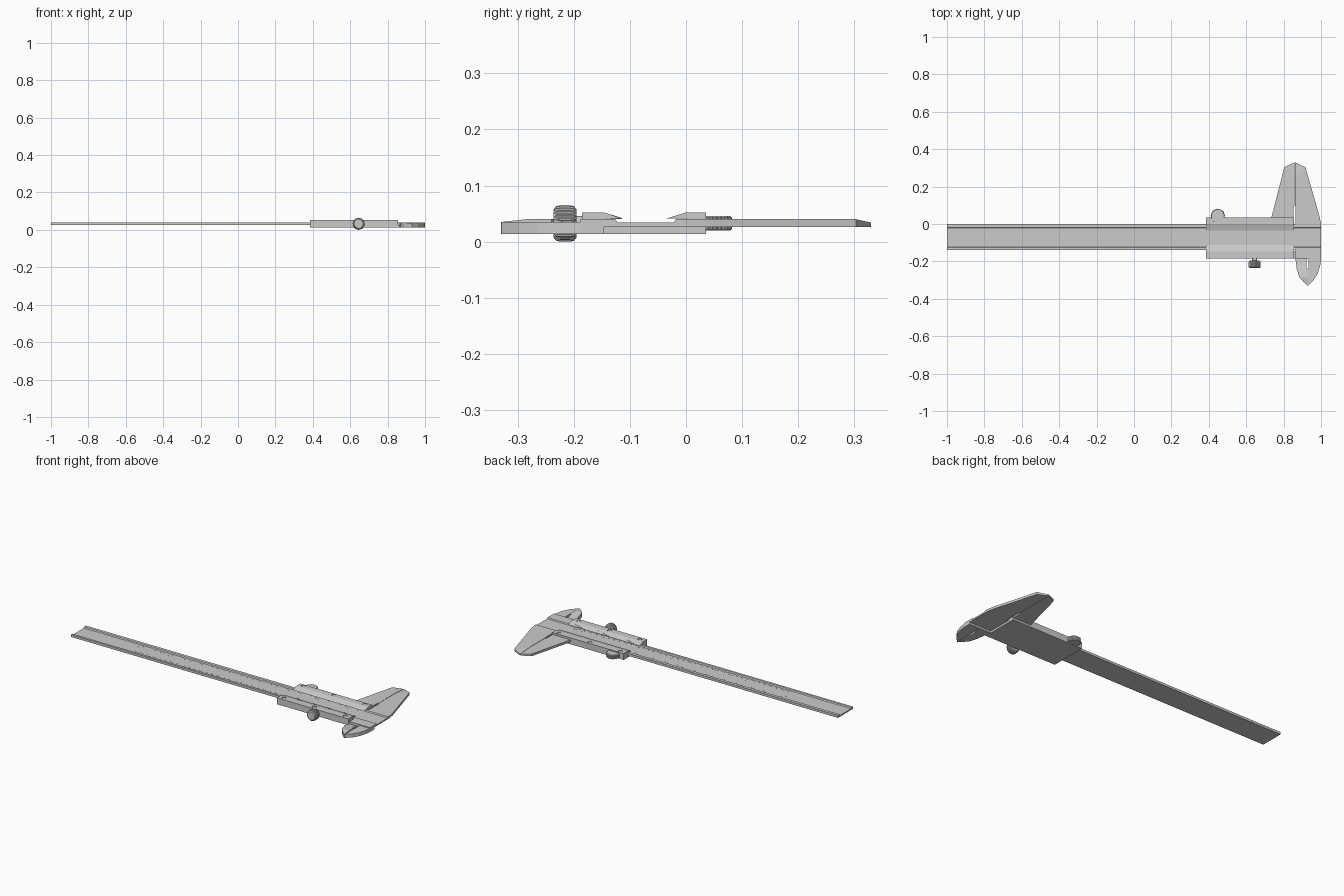
import bpy, bmesh, math
from mathutils import Matrix, Vector

if "Cube" in bpy.data.objects:
    bpy.data.objects.remove(bpy.data.objects["Cube"])


def finish(name, bm):
    bmesh.ops.recalc_face_normals(bm, faces=bm.faces)
    me = bpy.data.meshes.new(name)
    bm.to_mesh(me)
    bm.free()
    ob = bpy.data.objects.new(name, me)
    bpy.context.collection.objects.link(ob)
    return ob


def add_loft(bm, rings):
    """Skin a stack of equal-length rings and cap both ends."""
    vs = [[bm.verts.new(p) for p in r] for r in rings]
    n = len(vs[0])
    for a, b in zip(vs, vs[1:]):
        for i in range(n):
            j = (i + 1) % n
            bm.faces.new((a[i], a[j], b[j], b[i]))
    bm.faces.new(vs[0][::-1])
    bm.faces.new(vs[-1])


def add_slab(bm, pts, z0, z1):
    """Flat plate from an xy outline; z1 may be a list of heights per point."""
    tops = z1 if isinstance(z1, list) else [z1] * len(pts)
    add_loft(bm, [[(x, y, z0) for x, y in pts],
                  [(x, y, t) for (x, y), t in zip(pts, tops)]])


def add_box(bm, x0, x1, y0, y1, z0, z1):
    add_slab(bm, [(x0, y0), (x1, y0), (x1, y1), (x0, y1)], z0, z1)


def extrude_x(name, prof, x0, x1):
    bm = bmesh.new()
    add_loft(bm, [[(x, y, z) for y, z in prof] for x in (x0, x1)])
    return finish(name, bm)


def knurled(name, sections, teeth, depth, matrix):
    """Ridged wheel along local z; sections are (height, radius)."""
    bm = bmesh.new()
    n = teeth * 4
    rings = []
    for h, r in sections:
        ring = []
        for i in range(n):
            rr = r - (depth if i % 4 >= 2 else 0)
            a = 2 * math.pi * i / n
            ring.append(matrix @ Vector((rr * math.cos(a), rr * math.sin(a), h)))
        rings.append(ring)
    add_loft(bm, rings)
    return finish(name, bm)


def discs(name, places, r, z0, z1):
    bm = bmesh.new()
    for x, y in places:
        add_slab(bm, [(x + r * math.cos(k * math.pi / 12), y + r * math.sin(k * math.pi / 12))
                      for k in range(24)], z0, z1)
    return finish(name, bm)


LOW, TOP, FLOOR, BASE = 0.026, 0.040, 0.034, 0.014

# main beam with a shallow channel along its top
extrude_x("beam", [(-0.14, LOW), (0, LOW), (0, TOP), (-0.018, TOP), (-0.022, FLOOR),
                   (-0.122, FLOOR), (-0.126, TOP), (-0.14, TOP)], -1, 1)

# scale graduations on the channel floor
bm = bmesh.new()
for i in range(151):
    x = 0.85 - i * 0.0098
    ln = 0.026 if i % 10 == 0 else 0.02 if i % 5 == 0 else 0.014
    add_box(bm, x - 0.0008, x + 0.0008, -0.118, -0.118 + ln, FLOOR - 0.001, FLOOR + 0.0004)
    if i % 2 == 0:
        add_box(bm, x - 0.0008, x + 0.0008, -0.026 - ln, -0.026, FLOOR - 0.001, FLOOR + 0.0004)
finish("scale_marks", bm)

# sliding frame: back plate, side walls and lips that slope down to the scale
slider = extrude_x("slider", [
    (-0.185, BASE), (0.036, BASE), (0.036, 0.052), (0.0, 0.052), (-0.036, 0.041), (0.001, 0.041),
    (0.001, LOW), (-0.141, LOW), (-0.141, 0.041), (-0.112, 0.041), (-0.146, 0.052),
    (-0.185, 0.052)], 0.385, 0.855)

# screws sunk in the frame
spots = [(x, y) for x in (0.417, 0.617, 0.82) for y in (0.021, -0.163)]
cutter = discs("screw_hole_cutter", spots, 0.012, 0.044, 0.06)
cutter.hide_render = True
cutter.hide_viewport = True
mod = slider.modifiers.new("holes", 'BOOLEAN')
mod.object = cutter
mod.operation = 'DIFFERENCE'
mod.solver = 'EXACT'
discs("screws", spots, 0.0095, 0.043, 0.0505)

# vernier marks lying on the lower sloping lip
bm = bmesh.new()
for i in range(41):
    x = 0.42 + i * 0.01
    ln = 0.02 if i % 5 == 0 else 0.012
    y0, y1 = -0.114, -0.114 - ln
    h = lambda y: 0.041 + (-0.112 - y) * 0.011 / 0.034
    add_slab(bm, [(x - 0.0008, y1), (x + 0.0008, y1), (x + 0.0008, y0), (x - 0.0008, y0)],
             0.0405, [h(y1) + 0.0004] * 2 + [h(y0) + 0.0004] * 2)
finish("vernier_marks", bm)

# fixed large jaw with thinned tip
bm = bmesh.new()
add_slab(bm, [(0.864, 0), (1, 0), (0.992, 0.04), (0.917, 0.303), (0.861, 0.25), (0.861, 0.10),
              (0.864, 0.09)], LOW, TOP)
add_slab(bm, [(0.861, 0.25), (0.917, 0.303), (0.861, 0.33)], LOW, [TOP, TOP, 0.034])
finish("fixed_large_jaw", bm)

# moving large jaw
bm = bmesh.new()
add_slab(bm, [(0.735, 0.036), (0.853, 0.036), (0.853, 0.09), (0.859, 0.10), (0.859, 0.25),
              (0.803, 0.303)], LOW, TOP)
add_slab(bm, [(0.859, 0.25), (0.859, 0.33), (0.803, 0.303)], LOW, [TOP, 0.034, TOP])
finish("moving_large_jaw", bm)

# fixed small jaw with its block on the beam edge
bm = bmesh.new()
add_box(bm, 0.863, 1, -0.188, -0.14, LOW, TOP)
add_box(bm, 0.932, 1, -0.188, -0.146, BASE, LOW)
add_slab(bm, [(0.932, -0.188), (1, -0.188), (0.995, -0.225), (0.982, -0.265), (0.962, -0.298),
              (0.931, -0.329), (0.931, -0.24), (0.932, -0.235)], BASE, 0.035)
finish("fixed_small_jaw", bm)

# moving small jaw, joined to the slider under the beam
bm = bmesh.new()
add_box(bm, 0.855, 0.93, -0.185, -0.146, BASE, LOW - 0.0005)
add_slab(bm, [(0.863, -0.185), (0.921, -0.185), (0.921, -0.235), (0.929, -0.24), (0.929, -0.285),
              (0.884, -0.285), (0.870, -0.24)], BASE, [LOW - 0.0005] * 2 + [TOP] * 5)
add_slab(bm, [(0.884, -0.285), (0.929, -0.285), (0.929, -0.33), (0.905, -0.309)],
         BASE, [TOP, TOP, 0.035, 0.037])
finish("moving_small_jaw", bm)

# clamp knob on the front side, with its stem
turn = Matrix.Translation((0.645, -0.236, 0.0325)) @ Matrix.Rotation(-math.pi / 2, 4, 'X')
knurled("clamp_knob", [(0, 0.025), (0.005, 0.031), (0.012, 0.0325), (0.029, 0.0325),
                       (0.036, 0.031), (0.041, 0.025)], 24, 0.0018, turn)
bm = bmesh.new()
bmesh.ops.create_cone(bm, cap_ends=True, segments=24, radius1=0.013, radius2=0.013, depth=0.03,
                      matrix=Matrix.Translation((0.645, -0.19, 0.0325))
                      @ Matrix.Rotation(math.pi / 2, 4, 'X'))
finish("clamp_stem", bm)

# thumb rest on the back side
knurled("thumb_rest", [(0, 0.035), (0.003, 0.038), (0.023, 0.038), (0.026, 0.035)],
        28, 0.0018, Matrix.Translation((0.448, 0.044, 0.02)))
